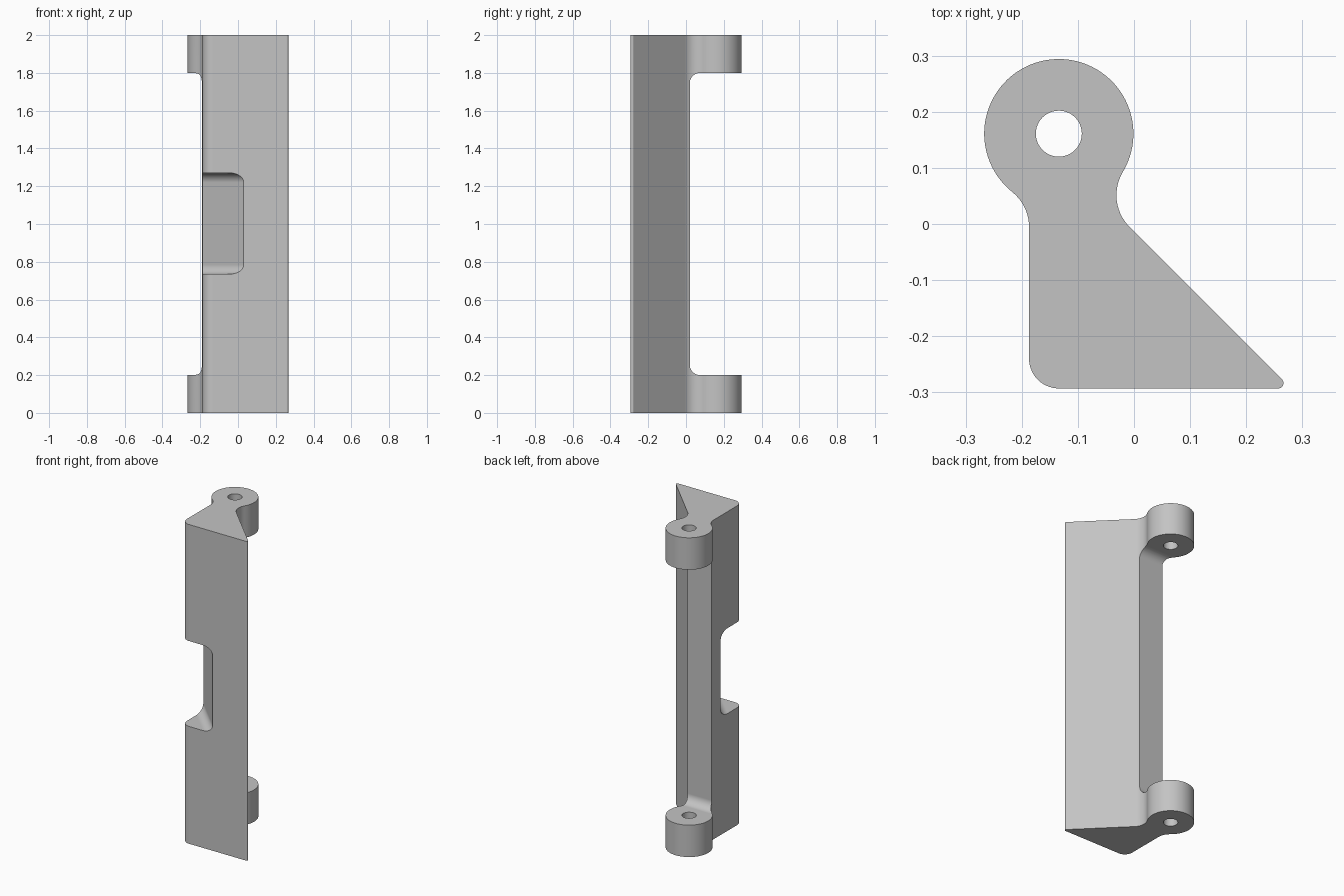
import bpy
import bmesh
from math import cos, sin, radians, degrees, atan2, sqrt
from mathutils import Matrix, Vector

if "Cube" in bpy.data.objects:
    bpy.data.objects.remove(bpy.data.objects["Cube"], do_unlink=True)

grey = bpy.data.materials.new("plain_grey")
grey.use_nodes = True
colour = (0.55, 0.55, 0.55, 1)
grey.diffuse_color = colour
grey.node_tree.nodes["Principled BSDF"].inputs["Base Color"].default_value = colour


def arc(centre, radius, start, end, steps=14):
    angles = [radians(start + (end - start) * i / steps) for i in range(steps + 1)]
    return [(centre[0] + radius * cos(a), centre[1] + radius * sin(a)) for a in angles]


def prism(name, outline, low, high, axes=None, origin=(0, 0, 0)):
    """Extrude a 2D outline; axes are the directions of its u, v and depth."""
    axes = axes or ((1, 0, 0), (0, 1, 0), (0, 0, 1))
    frame = Matrix([Vector(a).normalized() for a in axes]).transposed()
    bm = bmesh.new()
    base = bm.faces.new([bm.verts.new((u, v, low)) for u, v in outline])
    grown = bmesh.ops.extrude_face_region(bm, geom=[base])["geom"]
    for v in grown:
        if isinstance(v, bmesh.types.BMVert):
            v.co.z = high
    for v in bm.verts:
        v.co = frame @ v.co + Vector(origin)
    bmesh.ops.recalc_face_normals(bm, faces=bm.faces)
    mesh = bpy.data.meshes.new(name)
    bm.to_mesh(mesh)
    bm.free()
    mesh.materials.append(grey)
    obj = bpy.data.objects.new(name, mesh)
    bpy.context.collection.objects.link(obj)
    return obj


def pocket(depth, bottom, top, radius):
    """Rectangle open outwards, with its two inner corners rounded."""
    return (arc((radius, bottom + radius), radius, 180, 270)
            + [(depth, bottom), (depth, top)]
            + arc((radius, top - radius), radius, 90, 180))


# Body profile: round lug, two concave necks, wedge with rounded corners
lug, lug_r, neck_r = (-0.134, 0.161), 0.133, 0.08
left_neck, right_neck = (-0.267, -0.0055), (0.0487, 0.0513)
left_a = degrees(atan2(left_neck[1] - lug[1], left_neck[0] - lug[0])) + 360
right_a = degrees(atan2(right_neck[1] - lug[1], right_neck[0] - lug[0]))
outline = (arc(lug, lug_r, right_a, left_a, 64)
           + arc(left_neck, neck_r, left_a - 180, 0)[1:]
           + arc((-0.134, -0.24), 0.053, 180, 270)
           + arc((0.257, -0.2835), 0.0095, -90, 45)
           + arc(right_neck, neck_r, 225, 180 + right_a)[:-1])
body = prism("hinge_body", outline, 0, 2)

# Cutters: pin hole, gap between the lugs, slanted notch in the front corner
cutters = [
    prism("pin_hole_cutter", arc(lug, 0.041, 0, 360, 48)[:-1], -0.1, 2.1),
    prism("lug_gap_cutter", pocket(0.6, 0.2, 1.8, 0.055), -0.6, 0.6,
          ((0, 1, 0), (0, 0, 1), (1, 0, 0)), (0, 0.02, 0)),
    prism("notch_cutter", pocket(0.6, 0.735, 1.27, 0.05), -0.6, 0.6,
          ((-1, -1, 0), (0, 0, 1), (-1, 1, 0)), (0.025, -0.288, 0)),
]
bpy.ops.object.select_all(action="DESELECT")
bpy.context.view_layer.objects.active = body
body.select_set(True)
for cutter in cutters:
    cutter.hide_render = True
    mod = body.modifiers.new(cutter.name, "BOOLEAN")
    mod.operation, mod.solver, mod.object = "DIFFERENCE", "EXACT", cutter
    bpy.ops.object.modifier_apply(modifier=mod.name)
    bpy.data.objects.remove(cutter, do_unlink=True)

# Smooth rounds, crisp edges, level flat faces
bpy.ops.object.shade_smooth_by_angle(angle=radians(30))
weighted = body.modifiers.new("level_flats", "WEIGHTED_NORMAL")
weighted.keep_sharp = True
